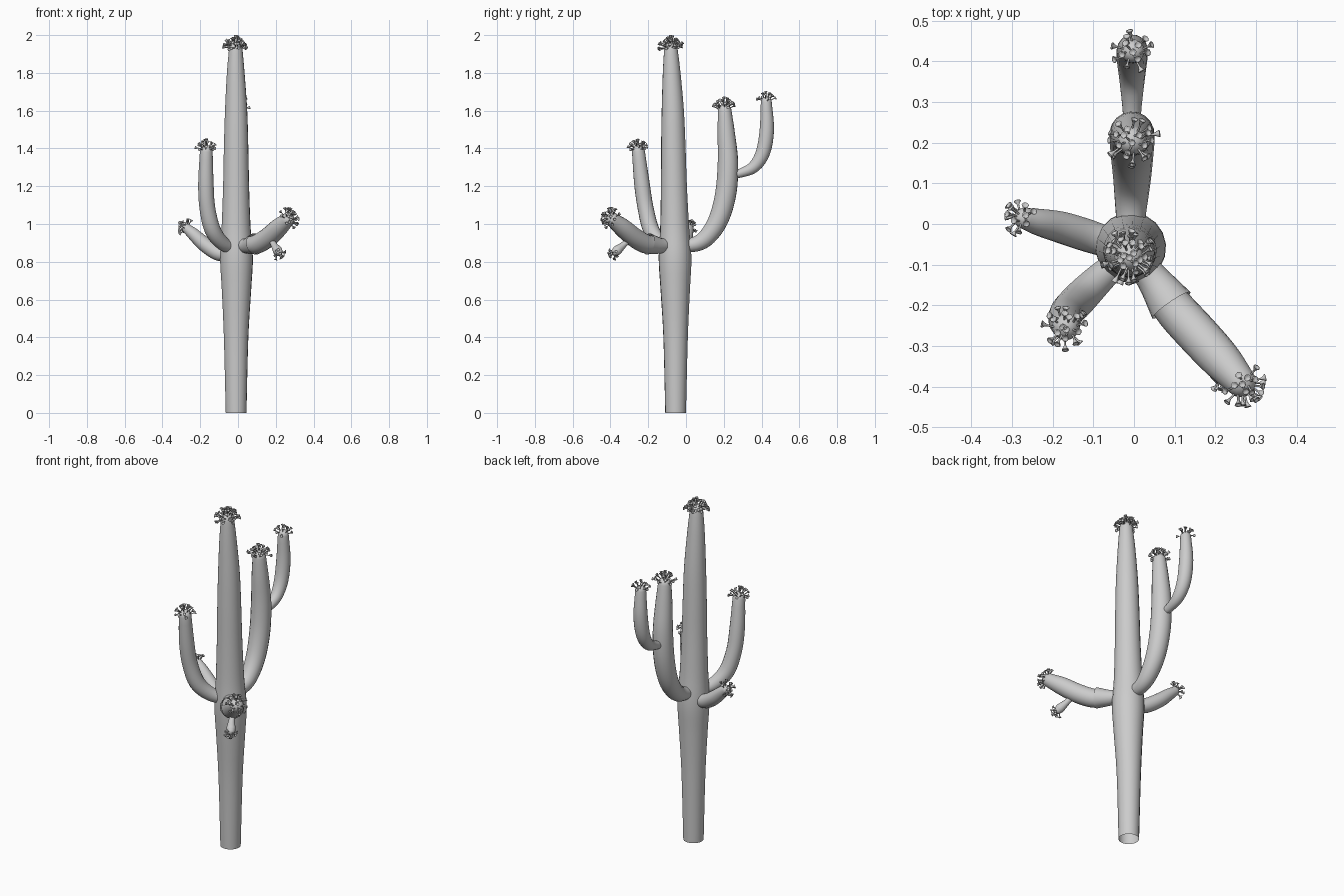
import bpy, bmesh, math, random
from mathutils import Vector, Matrix

if "Cube" in bpy.data.objects:
    bpy.data.objects.remove(bpy.data.objects["Cube"])

random.seed(4)
SIDES = 18


def finish(name, bm):
    bmesh.ops.recalc_face_normals(bm, faces=bm.faces)
    me = bpy.data.meshes.new(name)
    bm.to_mesh(me)
    bm.free()
    ob = bpy.data.objects.new(name, me)
    bpy.context.collection.objects.link(ob)
    for p in me.polygons:
        p.use_smooth = True
    return ob


def spline(pts, steps=4):
    """Smooth x, y, z, radius path through the given points."""
    p = [Vector(q) for q in pts]
    p = [p[0] * 2 - p[1]] + p + [p[-1] * 2 - p[-2]]
    out = []
    for i in range(1, len(p) - 2):
        a, b, c, d = p[i - 1:i + 3]
        for s in range(steps):
            t = s / steps
            out.append(0.5 * (2 * b + (c - a) * t + (2 * a - 5 * b + 4 * c - d) * t * t
                              + (3 * b - a - 3 * c + d) * t ** 3))
    return out + [p[-2]]


def skin(bm, rings, apex=None):
    """Bridge rings of vertices, closing the end on an apex point."""
    vs = [[bm.verts.new(co) for co in r] for r in rings]
    n = len(vs[0])
    for a, b in zip(vs, vs[1:]):
        for k in range(n):
            bm.faces.new((a[k], a[(k + 1) % n], b[(k + 1) % n], b[k]))
    if apex is not None:
        tip = bm.verts.new(apex)
        for k in range(n):
            bm.faces.new((vs[-1][k], vs[-1][(k + 1) % n], tip))


def limb(name, pts, dome=True):
    """Tapered tube along a path with a rounded tip."""
    path = spline(pts)
    pos = [q.to_3d() if len(q) == 3 else Vector(q[:3]) for q in path]
    rad = [q[3] for q in path]
    rings, u, t_old = [], None, None
    for i, c in enumerate(pos):
        t = (pos[min(i + 1, len(pos) - 1)] - pos[max(i - 1, 0)]).normalized()
        u = t.orthogonal().normalized() if u is None else t_old.rotation_difference(t) @ u
        t_old = t
        v = t.cross(u)
        rings.append((c, rad[i], u.copy(), v))
    c, r, u, v = rings[-1]
    apex = None
    if dome:
        for a in (20, 40, 60, 78):
            a = math.radians(a)
            rings.append((c + t * r * math.sin(a), r * math.cos(a), u, v))
        apex = c + t * r
    ang = [2 * math.pi * k / SIDES for k in range(SIDES)]
    bm = bmesh.new()
    skin(bm, [[c2 + r2 * (u2 * math.cos(a) + v2 * math.sin(a)) for a in ang]
              for c2, r2, u2, v2 in rings], apex)
    finish(name, bm)
    return c, t, r


def flowers(name, tip, count, length=0.034, spread=75):
    """Trumpet blossoms spread over the rounded tip."""
    c, t, r = tip
    base = t.to_track_quat('Z', 'Y').to_matrix()
    bm = bmesh.new()
    n = 8
    for i in range(count):
        pol = math.radians(spread) * math.sqrt(i / count)
        az = i * 2.39996 + random.uniform(-.3, .3)
        d = Vector((math.sin(pol) * math.cos(az), math.sin(pol) * math.sin(az), math.cos(pol)))
        n_dir = base @ d
        start = c + n_dir * r * 0.95
        lean = Vector([random.uniform(-.3, .3) for _ in range(3)]) if i else Vector()
        rot = (n_dir + lean).normalized().to_track_quat('Z', 'Y').to_matrix()
        L = length * (random.uniform(0.65, 1.0) if i else 1)
        prof = [(.0025, 0), (.0025, .55), (.0045, .72), (.0085, .93), (.009, 1), (.006, .96), (.0035, .85)]
        rings = [[start + rot @ Vector((pr * math.cos(6.2832 * k / n), pr * math.sin(6.2832 * k / n), pz * L))
                  for k in range(n)] for pr, pz in prof]
        skin(bm, rings, start + rot @ Vector((0, 0, L * .92)))
    finish(name, bm)


# trunk, open at the ground
tip = limb("trunk", [
    (-.01, -.055, 0, .055), (-.01, -.055, .4, .065), (-.008, -.057, .65, .078), (-.008, -.058, .82, .087),
    (-.01, -.06, .98, .077), (-.01, -.064, 1.2, .069), (-.01, -.067, 1.4, .065),
    (-.01, -.07, 1.6, .059), (-.012, -.076, 1.8, .047), (-.012, -.08, 1.925, .036)])
flowers("trunk_flowers", tip, 46, .041, 85)

# tall back arm and its side branch
tip = limb("back_arm", [
    (-.01, -.04, .885, .03), (-.007, .05, .893, .04), (-.005, .115, .935, .047), (-.005, .175, 1.03, .053),
    (-.005, .212, 1.17, .056), (-.005, .222, 1.33, .054), (-.005, .213, 1.48, .046), (-.005, .205, 1.60, .036)])
flowers("back_arm_flowers", tip, 24, .04)
tip = limb("back_branch", [
    (-.005, .23, 1.26, .02), (-.005, .29, 1.27, .024), (-.005, .36, 1.303, .032), (-.005, .408, 1.38, .038),
    (-.004, .428, 1.50, .038), (-.003, .425, 1.645, .029)])
flowers("back_branch_flowers", tip, 14, .032)

# left front arm, upright
tip = limb("front_left_arm", [
    (-.03, -.085, .87, .03), (-.085, -.135, .90, .038), (-.135, -.185, .97, .043), (-.163, -.215, 1.09, .042),
    (-.17, -.234, 1.22, .041), (-.168, -.252, 1.385, .034)])
flowers("front_left_arm_flowers", tip, 22)

# short left arm
tip = limb("left_arm", [
    (-.05, -.05, .835, .036), (-.11, -.03, .848, .04), (-.18, -.008, .895, .039), (-.235, .005, .945, .033),
    (-.27, .014, .975, .026)])
flowers("left_arm_flowers", tip, 16, .032)

# right front arm: flared stub, then a longer outer part
limb("front_right_arm_stub", [
    (.01, -.09, .89, .033), (.05, -.14, .885, .042), (.092, -.2, .895, .057)], dome=False)
tip = limb("front_right_arm", [
    (.07, -.17, .89, .046), (.105, -.215, .895, .051), (.16, -.275, .93, .052), (.215, -.335, .98, .049),
    (.262, -.388, 1.022, .038)])
flowers("front_right_arm_flowers", tip, 24, .034)

# small bud hanging under the right arm
tip = limb("hanging_bud", [
    (.17, -.285, .93, .014), (.19, -.33, .89, .017), (.208, -.362, .862, .025), (.214, -.372, .853, .023)])
flowers("hanging_bud_flowers", tip, 10, .024)
